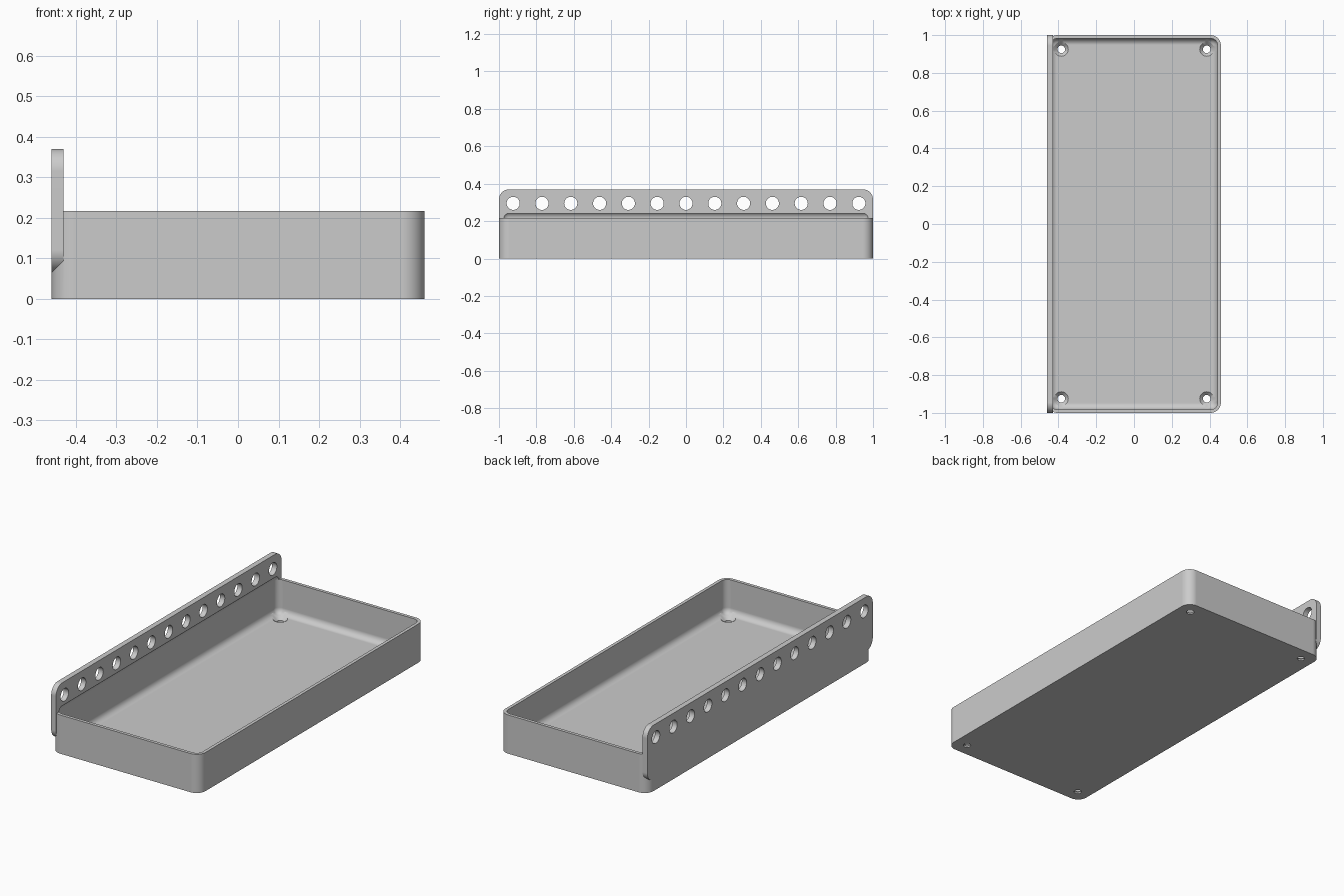
import bpy, bmesh, math
from mathutils import Matrix

if "Cube" in bpy.data.objects:
    bpy.data.objects.remove(bpy.data.objects["Cube"], do_unlink=True)

# Main dimensions
HALF_X, HALF_Y = 0.46, 1.0
RIM_Z, FLOOR_Z, WALL = 0.217, 0.025, 0.018
RAIL_LOW, RAIL_TOP, RAIL_THICK = 0.065, 0.37, 0.03
CORNER, FILLET = 0.055, 0.035

grey = bpy.data.materials.new("plain grey")
grey.use_nodes = True
colour = (0.6, 0.6, 0.6, 1)
grey.diffuse_color = colour
grey.node_tree.nodes["Principled BSDF"].inputs["Base Color"].default_value = colour


def finish(bm, name):
    bmesh.ops.recalc_face_normals(bm, faces=bm.faces)
    mesh = bpy.data.meshes.new(name)
    bm.to_mesh(mesh)
    bm.free()
    mesh.materials.append(grey)
    obj = bpy.data.objects.new(name, mesh)
    bpy.context.collection.objects.link(obj)
    return obj


def rounded_box(name, low, high, radius, axis=None, segments=10):
    """Box with the edges along one axis rounded, or all edges if no axis."""
    bm = bmesh.new()
    bmesh.ops.create_cube(bm, size=1)
    for v in bm.verts:
        for i in range(3):
            v.co[i] = low[i] if v.co[i] < 0 else high[i]
    edges = [e for e in bm.edges if axis is None
             or abs((e.verts[0].co - e.verts[1].co).normalized()[axis]) > 0.9]
    bmesh.ops.bevel(bm, geom=edges, offset=radius, segments=segments,
                    profile=0.5, affect='EDGES', clamp_overlap=True)
    return finish(bm, name)


def cones(name, places, r_low, r_high, depth, turn=Matrix()):
    """A set of cylinders or cones used for drilling."""
    bm = bmesh.new()
    for p in places:
        bmesh.ops.create_cone(bm, cap_ends=True, segments=32, radius1=r_low,
                              radius2=r_high, depth=depth,
                              matrix=Matrix.Translation(p) @ turn)
    return finish(bm, name)


def combine(target, tool, operation):
    mod = target.modifiers.new("combine", 'BOOLEAN')
    mod.object, mod.operation, mod.solver = tool, operation, 'EXACT'
    bpy.context.view_layer.objects.active = target
    bpy.ops.object.modifier_apply(modifier=mod.name)
    bpy.data.objects.remove(tool, do_unlink=True)


# Tray body and the upright rail along its right side
tray = rounded_box("tray_with_rail", (-HALF_X, -HALF_Y, 0),
                   (HALF_X, HALF_Y, RIM_Z), CORNER, axis=2)
rail = rounded_box("rail", (-HALF_X, -HALF_Y, RAIL_LOW),
                   (-HALF_X + RAIL_THICK, HALF_Y, RAIL_TOP), CORNER, axis=0)
combine(tray, rail, 'UNION')

# Filleted cavity, whose upper edge undercuts the rail a little
cavity = rounded_box("cavity", (WALL - HALF_X, WALL - HALF_Y, FLOOR_Z),
                     (HALF_X - WALL, HALF_Y - WALL, 0.25), FILLET, segments=8)
combine(tray, cavity, 'DIFFERENCE')

# Row of round holes through the rail
row = [(-HALF_X + RAIL_THICK / 2, 0.154 * i, 0.295) for i in range(-6, 7)]
combine(tray, cones("rail_holes", row, 0.035, 0.035, 0.1,
                    Matrix.Rotation(math.pi / 2, 4, 'Y')), 'DIFFERENCE')

# Countersunk screw holes in the floor corners
corners = [(x, y) for x in (-0.385, 0.385) for y in (-0.925, 0.925)]
combine(tray, cones("screw_holes", [(x, y, 0.02) for x, y in corners],
                    0.02, 0.02, 0.1), 'DIFFERENCE')
combine(tray, cones("countersinks", [(x, y, FLOOR_Z) for x, y in corners],
                    0.019, 0.055, 0.036), 'DIFFERENCE')

# Smooth the fillets and keep the flat faces flat
bpy.ops.object.select_all(action='DESELECT')
tray.select_set(True)
bpy.context.view_layer.objects.active = tray
bpy.ops.object.shade_smooth_by_angle(angle=math.radians(30))
weighted = tray.modifiers.new("weighted normals", 'WEIGHTED_NORMAL')
weighted.keep_sharp = True
